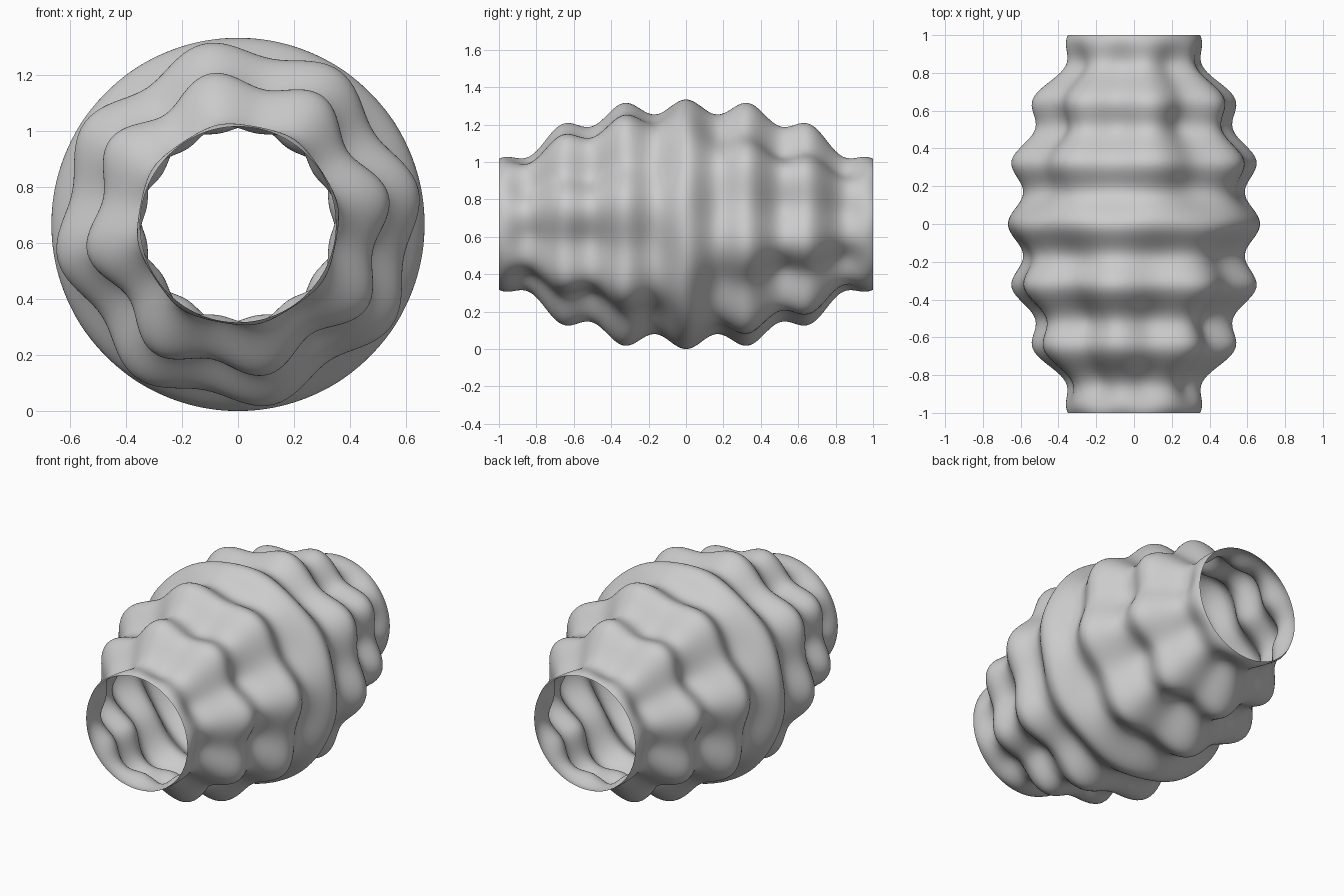
import bpy, bmesh
from math import sin, cos, pi

if "Cube" in bpy.data.objects:
    bpy.data.objects.remove(bpy.data.objects["Cube"])

RINGS, SIDES = 160, 160

def radius(y, a):
    # barrel swell plus ring ripples
    r = 0.31 + 0.317 * cos(pi * y / 2) + 0.04 * cos(6 * pi * y)
    # lengthwise flutes that swap sides at mid length and fade at the ends
    m = sin(pi * y)
    r -= 0.037 * m * sin(8 * a)
    r += 0.008 * (m * sin(4 * a) + m * m * cos(4 * a))
    return r

# Rippled open barrel shell lying along y
bm = bmesh.new()
rings = []
for i in range(RINGS + 1):
    y = -1 + 2 * i / RINGS
    ring = []
    for j in range(SIDES):
        a = 2 * pi * j / SIDES
        r = radius(y, a)
        ring.append(bm.verts.new((r * cos(a), y, r * sin(a))))
    rings.append(ring)
for p, q in zip(rings, rings[1:]):
    for j in range(SIDES):
        k = (j + 1) % SIDES
        bm.faces.new((p[j], q[j], q[k], p[k])).smooth = True
bmesh.ops.recalc_face_normals(bm, faces=bm.faces)
low = min(v.co.z for v in bm.verts)
bmesh.ops.translate(bm, verts=bm.verts, vec=(0, 0, -low))
mesh = bpy.data.meshes.new("rippled_barrel")
bm.to_mesh(mesh)
bm.free()
shell = bpy.data.objects.new("rippled_barrel", mesh)
bpy.context.collection.objects.link(shell)
